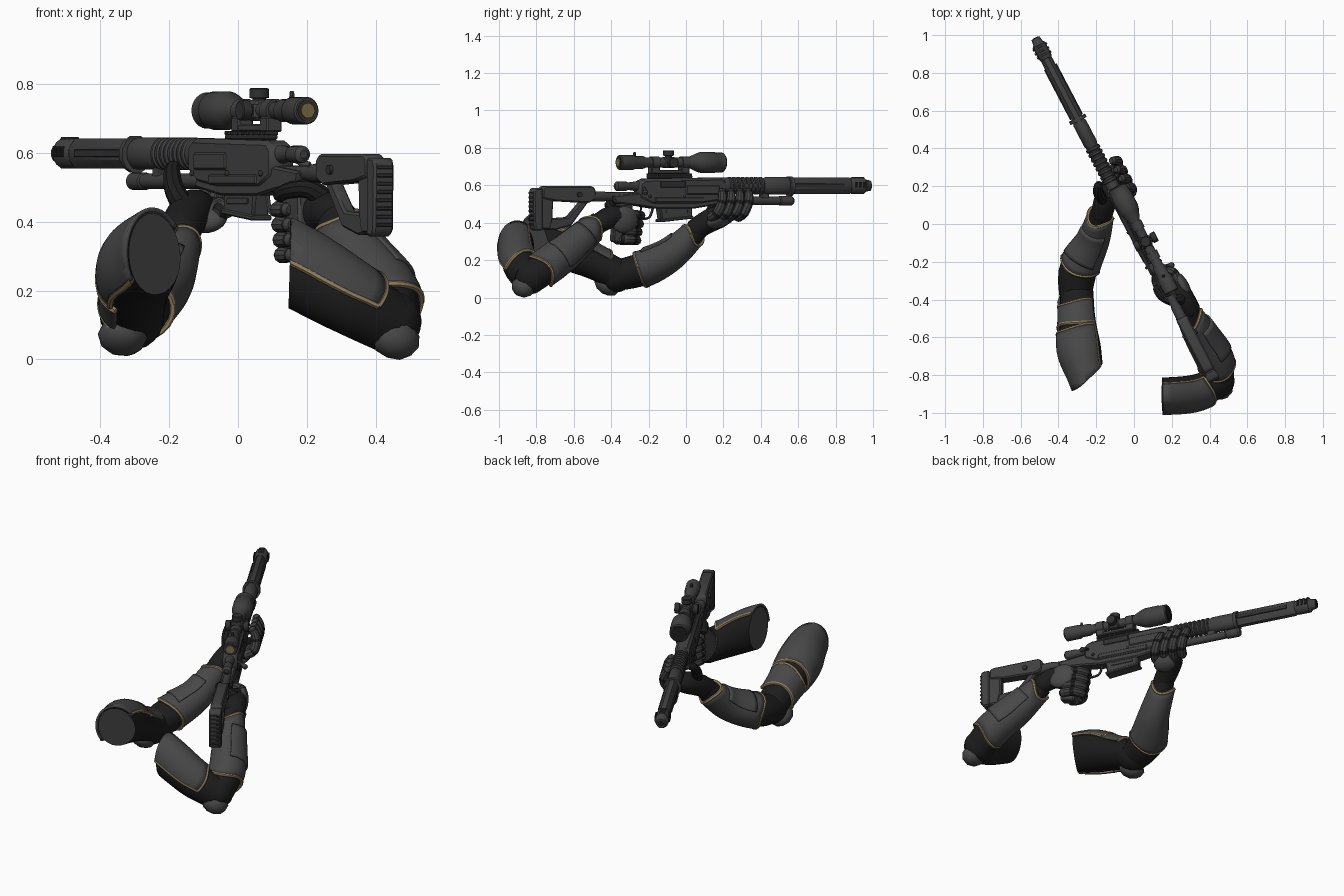
import bpy, bmesh, math
from mathutils import Vector, Matrix

if "Cube" in bpy.data.objects:
    bpy.data.objects.remove(bpy.data.objects["Cube"])

def material(name, r, g, b):
    m = bpy.data.materials.new(name)
    m.diffuse_color = (r, g, b, 1)
    m.use_nodes = True
    m.node_tree.nodes["Principled BSDF"].inputs["Base Color"].default_value = m.diffuse_color
    return m

MAT = {'gun': material('gunmetal', .052, .052, .053), 'dark': material('dark steel', .03, .03, .031),
       'plate': material('armour grey', .064, .064, .065), 'cloth': material('black cloth', .012, .012, .012),
       'gold': material('tan trim', .3, .225, .12), 'lens': material('amber lens', .22, .15, .06)}
# rifle space: x across, y towards the muzzle, z up
GUN = Matrix.Translation((-.008, 0, 0)) @ Matrix.Rotation(math.radians(27.6), 4, 'Z')
SCOPE = GUN @ Matrix.Translation((.018, 0, 0))
WORLD = Matrix.Identity(4)

def finish(name, bm, mats, M=GUN, cut=None, fill=False):
    bmesh.ops.recalc_face_normals(bm, faces=bm.faces)
    bm.transform(M)
    if cut:
        r = bmesh.ops.bisect_plane(bm, geom=bm.verts[:] + bm.edges[:] + bm.faces[:], plane_co=cut[0],
                                   plane_no=cut[1], clear_outer=True)
        if fill:
            bmesh.ops.edgeloop_fill(bm, edges=[e for e in r['geom_cut'] if isinstance(e, bmesh.types.BMEdge)], mat_nr=1)
    me = bpy.data.meshes.new(name)
    bm.to_mesh(me)
    bm.free()
    for k in mats:
        me.materials.append(MAT[k])
    ob = bpy.data.objects.new(name, me)
    bpy.context.collection.objects.link(ob)
    return ob

def box(name, c, size, mat='gun', bev=.005, pitch=0, M=GUN):
    bm = bmesh.new()
    bmesh.ops.create_cube(bm, size=1)
    bm.transform(Matrix.Translation(c) @ Matrix.Rotation(pitch, 4, 'X') @ Matrix.Diagonal((*size, 1)))
    if bev:
        bmesh.ops.bevel(bm, geom=bm.edges[:], offset=bev, segments=1, affect='EDGES')
    return finish(name, bm, [mat], M)

def prism(name, pts, hw, mat='gun', bev=.007):
    bm = bmesh.new()
    f = bm.faces.new([bm.verts.new((-hw, u, w)) for u, w in pts])
    r = bmesh.ops.extrude_face_region(bm, geom=[f])
    bmesh.ops.translate(bm, vec=(2 * hw, 0, 0), verts=[v for v in r['geom'] if isinstance(v, bmesh.types.BMVert)])
    if bev:
        bmesh.ops.bevel(bm, geom=bm.edges[:], offset=bev, segments=1, affect='EDGES')
    return finish(name, bm, [mat])

def skin(bm, rings, closed=True, caps=True, rule=None):
    rows = [[bm.verts.new(p) for p in ring] for ring in rings]
    n = len(rows[0])
    for i in range(len(rows) - 1):
        for j in range(n if closed else n - 1):
            k = (j + 1) % n
            f = bm.faces.new((rows[i][j], rows[i][k], rows[i + 1][k], rows[i + 1][j]))
            f.material_index = rule(i) if rule else 0
    if caps:
        bm.faces.new(rows[0])
        bm.faces.new(rows[-1])

def lathe(name, prof, w, v=0, mat='gun', n=20, sx=1, M=GUN):
    bm = bmesh.new()
    a = [2 * math.pi * (j + .5) / n for j in range(n)]
    skin(bm, [[(v + sx * r * math.cos(t), u, w + r * math.sin(t)) for t in a] for u, r in prof])
    return finish(name, bm, [mat], M)

def sample(P, t):
    n = len(P) - 1
    x = min(max(t, 0), 1) * n
    i = min(int(x), n - 1)
    f = x - i
    a, b, c, d = (Vector(P[min(max(k, 0), n)]) for k in (i - 1, i, i + 1, i + 2))
    return b + .5 * f * (c - a + f * (2 * a - 5 * b + 4 * c - d + f * (3 * (b - c) + d - a)))

def tube(name, P, mats, n=10, M=GUN, smooth=4, cut=None, loop=False):
    """Rounded tube through (x, y, z, radius) points."""
    k = (len(P) - 1) * smooth
    S = [sample(P, i / k) for i in range(k + 1)]
    C, R = [Vector(s[:3]) for s in S], [s[3] for s in S]
    if not loop:
        d0, d1 = (C[0] - C[1]).normalized(), (C[-1] - C[-2]).normalized()
        C = [C[0] + d0 * R[0] * .6] + C + [C[-1] + d1 * R[-1] * .6]
        R = [R[0] * .6] + R + [R[-1] * .6]
    side, rings = Vector((.31, .22, .93)), []
    for i, c in enumerate(C):
        T = (C[min(i + 1, len(C) - 1)] - C[max(i - 1, 0)]).normalized()
        side = (side - T * side.dot(T)).normalized()
        up = T.cross(side)
        rings.append([c + R[i] * (side * math.cos(a) + up * math.sin(a)) for a in
                      (2 * math.pi * j / n for j in range(n))])
    bm = bmesh.new()
    skin(bm, rings, rule=(lambda i: 1 if i % smooth == 0 else 0) if len(mats) > 1 else None)
    return finish(name, bm, mats, M, cut)

def surf(P, t, a, grow=0):
    c = sample(P, t)
    T = Vector((sample(P, t + .02) - sample(P, t - .02))[:3]).normalized()
    S = T.cross(Vector((0, 0, 1))).normalized()
    return Vector(c[:3]) + (c[3] + grow) * math.cos(a) * S + (c[4] + grow) * math.sin(a) * S.cross(T)

def sleeve(name, P, cut=None, n=28):
    bm = bmesh.new()
    skin(bm, [[surf(P, i / 14, 2 * math.pi * j / n) for j in range(n)] for i in range(15)])
    finish(name, bm, ['cloth', 'plate'], WORLD, cut, bool(cut))

def plate(name, P, t0, t1, a0, a1, grow=.012, wave=.03, trim='se', cut=None, n=28):
    """Armour shell over an arm path; trim: s = start, e = end, l = long edges."""
    A = [math.radians(a0 + (a1 - a0) * j / n) for j in range(n + 1)]
    s = [t0 + wave * math.cos(2 * a) for a in A]
    e = [t1 + wave * math.sin(2 * a + .5) for a in A]
    g = [[surf(P, s[j] + (e[j] - s[j]) * i / 10, A[j], grow) for j in range(n + 1)] for i in range(11)]
    bm = bmesh.new()
    skin(bm, g, closed=False, caps=False)
    bmesh.ops.remove_doubles(bm, verts=bm.verts, dist=1e-5)
    m = finish(name, bm, ['plate'], WORLD, cut).modifiers.new('thickness', 'SOLIDIFY')
    m.thickness, m.offset = .012, 0
    lines = {'s': [g[0]], 'e': [g[-1]], 'l': [[r[0] for r in g], [r[-1] for r in g]]}
    for k in trim:
        for line in lines[k]:
            tube(name + '_trim', [(*p, .0095) for p in line], ['gold'], 6, WORLD, 1, cut, True)

def ball(name, c, rad, mat, M=GUN, rot=(0, 0, 0), sub=3):
    bm = bmesh.new()
    bmesh.ops.create_icosphere(bm, subdivisions=sub, radius=1)
    R = Matrix.Rotation(rot[2], 4, 'Z') @ Matrix.Rotation(rot[1], 4, 'Y') @ Matrix.Rotation(rot[0], 4, 'X')
    bm.transform(Matrix.Translation(c) @ R @ Matrix.Diagonal((*rad, 1)))
    return finish(name, bm, [mat], M)

# --- rifle: barrel, handguard, gas tube
lathe('barrel_shroud', [(.6, .047), (.98, .047), (.995, .038)], .597, n=8, sx=.72)
lathe('barrel_collar', [(.615, .055), (.635, .055)], .595, n=12, sx=.9)
lathe('muzzle_brake', [(.985, .038), (1.0, .045), (1.07, .045), (1.08, .034), (1.11, .028)], .598, n=12, sx=.85)
lathe('muzzle_bore', [(1.1, .016), (1.113, .016)], .598, mat='cloth', n=12)
for i in range(3):
    box('brake_port', (0, 1.01 + i * .024, .603), (.085, .011, .03), 'cloth', 0)
    box('brake_fin', (0, 1.012 + i * .024, .637), (.03, .012, .016), 'gun', .002)
lathe('handguard', [(.2, .046), (.24, .044), (.47, .042), (.48, .047), (.6, .047), (.612, .044)], .597, sx=.8)
for i in range(8):
    lathe('handguard_rib', [(.25 + i * .027, .042), (.255 + i * .027, .048), (.265 + i * .027, .048),
                            (.27 + i * .027, .042)], .597, sx=.85)
lathe('under_tube', [(.2, .022), (.56, .022), (.565, .026), (.635, .026), (.645, .018)], .517, n=14)
box('tube_clamp', (0, .47, .535), (.03, .05, .05))
for s in (-1, 1):
    box('handguard_rail', (s * .034, .79, .598), (.008, .3, .022), 'dark', .002)

# --- rifle: receiver, magazine, grip
prism('receiver', [(-.3, .53), (-.3, .61), (-.27, .635), (.2, .642), (.23, .62), (.23, .545), (.17, .51),
                   (.05, .495), (-.22, .495)], .04, bev=.014)
prism('lower_chassis', [(-.44, .505), (-.46, .545), (-.3, .56), (.17, .54), (.2, .5), (.03, .475), (-.2, .475),
                        (-.3, .49)], .034)
prism('magazine', [(-.175, .5), (.025, .5), (.025, .43), (-.16, .41)], .028)
box('magazine_floor', (0, -.07, .42), (.064, .2, .016), 'gun', .004, .1)
for s in (-1, 1):
    box('side_panel', (s * .04, .08, .575), (.01, .2, .05))
    box('receiver_step', (s * .036, -.06, .522), (.016, .3, .03))
    box('magazine_rib', (s * .028, -.07, .46), (.008, .13, .018), 'gun', .002)
    for u in (-.24, -.03, .19):
        ball('receiver_bolt', (s * .043, u, .54), (.006, .009, .009), 'dark', sub=2)
box('ejection_port', (.038, -.1, .605), (.012, .15, .035), 'dark', .003)
lathe('bolt_body', [(-.43, .012), (-.42, .025), (-.36, .025), (-.35, .02), (-.29, .028)], .595, n=14)
tube('bolt_handle', [(.02, -.27, .59, .01), (.06, -.28, .575, .009), (.085, -.29, .56, .016)], ['gun'])
prism('pistol_grip', [(-.33, .5), (-.44, .5), (-.45, .3), (-.37, .28), (-.34, .4)], .024)
tube('trigger_guard', [(0, -.33, .43, .007), (0, -.27, .42, .007), (0, -.22, .43, .007), (0, -.2, .48, .007)], ['gun'], 6)
tube('trigger', [(0, -.27, .49, .006), (0, -.275, .45, .005)], ['dark'], 6)

# --- rifle: skeleton stock
lathe('stock_tube', [(-.6, .028), (-.5, .028), (-.48, .023), (-.3, .023)], .54, n=14)
prism('cheek_rest', [(-.88, .53), (-.88, .585), (-.86, .596), (-.58, .596), (-.56, .58), (-.56, .525), (-.6, .505), (-.8, .515)], .032)
prism('stock_strut', [(-.585, .525), (-.63, .525), (-.72, .43), (-.88, .42), (-.88, .365), (-.8, .36), (-.7, .385)], .02)
prism('stock_rear', [(-.81, .54), (-.89, .57), (-.89, .365), (-.83, .365), (-.815, .42)], .024)
prism('butt_pad', [(-.88, .585), (-.925, .585), (-.935, .56), (-.93, .375), (-.915, .357), (-.88, .357)], .033)
for i in range(8):
    box('pad_rib', (0, -.932, .39 + i * .024), (.052, .012, .011), 'dark', .002)
for s in (-1, 1):
    lathe('cheek_knob', [(-.012, .014), (.012, .014)], 0, 0, 'dark', 12,
          M=GUN @ Matrix.Translation((s * .03, -.66, .55)) @ Matrix.Rotation(math.pi / 2, 4, 'Z'))

# --- scope on a toothed rail
box('top_rail', (0, -.1, .645), (.042, .26, .016))
for i in range(8):
    box('rail_tooth', (0, -.22 + i * .034, .657), (.044, .017, .012), 'dark', .002)
lathe('scope_body', [(-.415, .036), (-.41, .04), (-.33, .04), (-.32, .034), (-.27, .034), (-.25, .026), (.0, .026),
                     (.06, .051), (.08, .056), (.16, .056), (.165, .053), (.207, .053), (.212, .048)], .722, n=28, M=SCOPE)
lathe('eyepiece_rim', [(-.418, .031), (-.41, .031)], .722, mat='dark', n=20, M=SCOPE)
lathe('eyepiece_glass', [(-.422, .022), (-.41, .022)], .722, mat='lens', n=20, M=SCOPE)
lathe('objective_glass', [(.2, .044), (.216, .044)], .722, mat='cloth', n=20, M=SCOPE)
for u in (-.2, -.02):
    lathe('scope_ring', [(u - .022, .034), (u + .022, .034)], .722, n=12, M=SCOPE)
    box('ring_foot', (-.006, u, .682), (.05, .05, .045), M=SCOPE)
box('scope_mount', (-.006, -.11, .672), (.046, .22, .022), M=SCOPE)
box('turret_block', (0, -.115, .722), (.06, .07, .06), bev=.012, M=SCOPE)
for ax, d in (('X', 1), ('Z', 1), ('Z', -1)):
    M = SCOPE @ Matrix.Translation((0, -.115, .722)) @ Matrix.Rotation(d * math.pi / 2, 4, ax)
    lathe('turret_knob', [(.02, .02), (.035, .02), (.037, .029), (.062, .029), (.065, .025)], 0, 0, 'dark', 14, M=M)
tube('zoom_lever', [(0, -.32, .75, .009), (0, -.32, .775, .007)], ['gun'], 8, SCOPE)

# --- left arm
cutL = ((-.235, -.8, .31), (.66, -.74, -.1))
upL = [(-.21, -.98, .36, .06, .085), (-.25, -.8, .308, .09, .112), (-.285, -.66, .265, .11, .114),
       (-.298, -.5, .19, .093, .09), (-.303, -.36, .122, .088, .084)]
foL = [(-.31, -.39, .115, .085, .08), (-.295, -.24, .15, .1, .088), (-.215, -.08, .23, .075, .075), (-.17, .07, .37, .055, .055)]
sleeve('left_upper_sleeve', upL, cutL)
sleeve('left_fore_sleeve', foL)
plate('left_shoulder_plate', upL, .0, .62, 40, 225, .01, .02, 'el', cutL)
plate('left_bicep_plate', upL, .66, .84, 35, 235, .009, .02, 'se')
ball('left_elbow_joint', (-.305, -.37, .12), (.09, .09, .092), 'cloth', WORLD)
ball('left_elbow_pad', (-.335, -.42, .068), (.072, .075, .054), 'plate', WORLD, (-.5, .25, .2), 2)
plate('left_forearm_plate', foL, .36, .9, 0, 360, .007, .03)
plate('left_forearm_panel', foL, .45, .78, 50, 165, .015, .0, '')

# --- right arm
cutR = ((.15, -.9, .27), (-1, 0, .03))
upR = [(.0, -.9, .345, .09, .11), (.17, -.902, .262, .09, .112), (.32, -.888, .175, .09, .102), (.445, -.84, .105, .082, .09)]
foR = [(.45, -.83, .105, .08, .085), (.43, -.72, .185, .088, .088), (.36, -.6, .28, .078, .08), (.283, -.465, .405, .056, .056)]
sleeve('right_upper_sleeve', upR, cutR)
sleeve('right_fore_sleeve', foR)
plate('right_shoulder_plate', upR, .1, .76, 4, 125, .01, .03, 'el', cutR)
ball('right_elbow_joint', (.445, -.83, .11), (.088, .088, .092), 'cloth', WORLD)
ball('right_elbow_pad', (.455, -.868, .062), (.075, .065, .062), 'plate', WORLD, (.3, .3, .3), 2)
plate('right_forearm_plate', foR, .22, .9, 0, 360, .008, .04)
plate('right_forearm_panel', foR, .42, .8, -30, 80, .016, .0, '')
ball('shoulder_stud', (.21, -.987, .27), (.02, .012, .02), 'plate', WORLD)
ball('shoulder_stud', (-.385, -.66, .25), (.016, .02, .02), 'plate', WORLD)

# --- left hand under the handguard
tube('left_palm', [(-.125, .115, .36, .056), (-.075, .17, .405, .062), (-.02, .22, .435, .06), (.02, .25, .445, .045)], ['cloth'], 16)
ball('left_hand_plate', (.005, .2, .415), (.06, .08, .04), 'plate', GUN, (.3, -.5, 0))
for i in range(4):
    u = .175 + i * .053
    tube('left_finger', [(.025, u - .035, .43, .028), (.073, u - .022, .455, .028), (.084, u, .515, .026), (.06, u + .012, .566, .021)],
         ['gun', 'cloth'], 10)
tube('left_thumb', [(-.07, .17, .43, .034), (-.083, .22, .49, .03), (-.076, .25, .535, .026), (-.06, .27, .56, .02)], ['cloth'], 10)

# --- right hand round the grip
tube('right_palm', [(.06, -.55, .4, .055), (.055, -.48, .43, .06), (.048, -.41, .42, .062), (.045, -.36, .4, .05)], ['cloth'], 16)
ball('right_hand_plate', (.085, -.415, .415), (.032, .08, .072), 'plate', GUN, (.25, 0, 0))
for i in range(4):
    w = .445 - i * .044
    o = -.008 * i
    tube('right_finger', [(.07, -.39 + o, w, .027), (.07, -.325 + o, w - .004, .026), (.015, -.285 + o, w - .008, .025),
                          (-.03, -.325 + o, w - .01, .024), (-.028, -.38 + o, w - .01, .02)], ['gun', 'cloth'], 10)
tube('right_thumb', [(.045, -.47, .465, .034), (.0, -.46, .495, .028), (-.04, -.41, .49, .024), (-.045, -.36, .475, .02)], ['cloth'], 10)

# smooth shading with sharp edges kept
bpy.ops.object.select_all(action='SELECT')
bpy.context.view_layer.objects.active = bpy.context.scene.objects[0]
bpy.ops.object.shade_smooth_by_angle(angle=math.radians(35))
